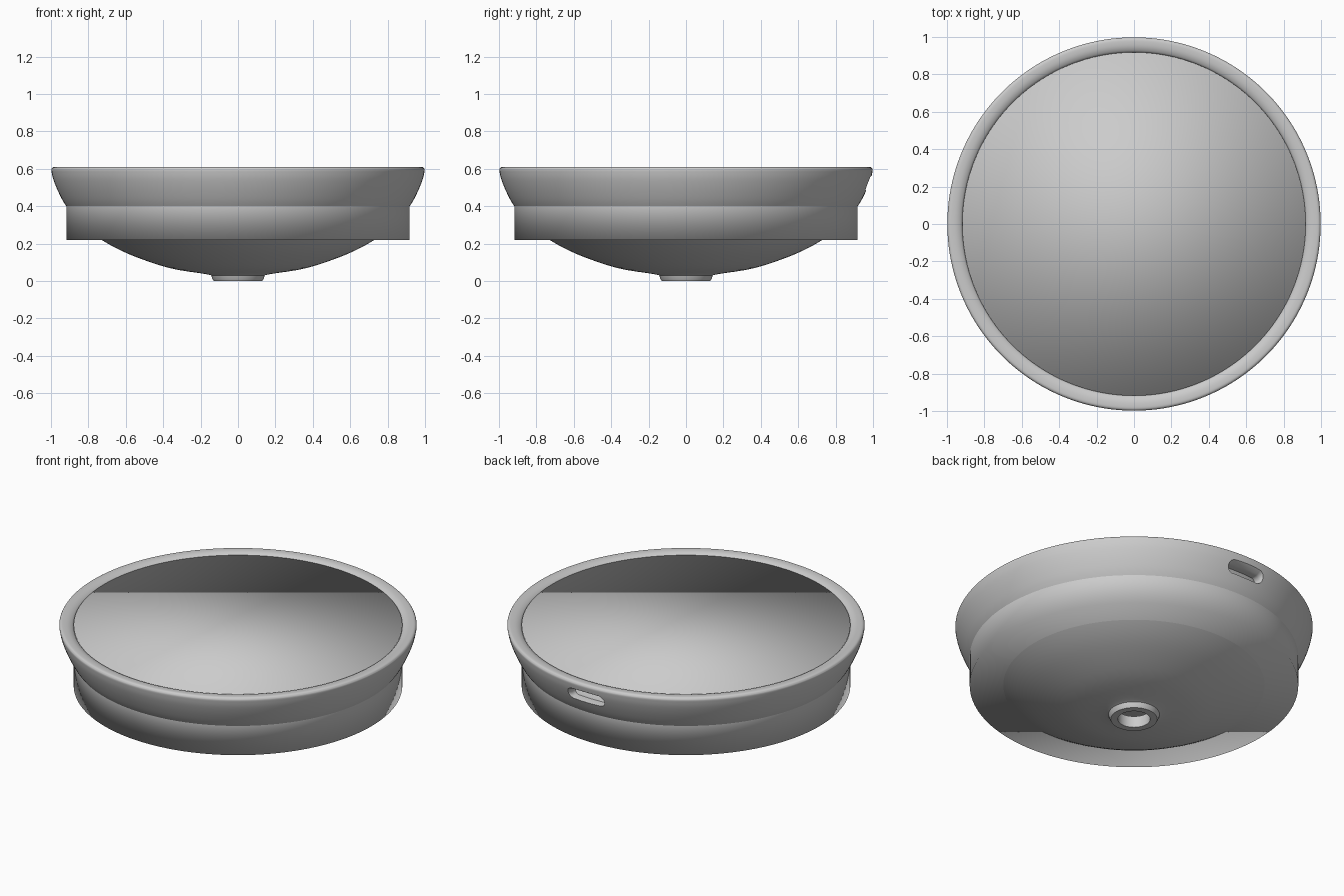
import bpy, bmesh, math

if "Cube" in bpy.data.objects:
    bpy.data.objects.remove(bpy.data.objects["Cube"])

SEG = 160


def link(name, bm):
    bmesh.ops.recalc_face_normals(bm, faces=bm.faces)
    me = bpy.data.meshes.new(name)
    bm.to_mesh(me)
    bm.free()
    ob = bpy.data.objects.new(name, me)
    bpy.context.collection.objects.link(ob)
    return ob


def smooth_path(pts, n=4):
    """Catmull-Rom curve through the points."""
    out = []
    for i in range(len(pts) - 1):
        p0, p1, p2 = pts[max(i - 1, 0)], pts[i], pts[i + 1]
        p3 = pts[min(i + 2, len(pts) - 1)]
        for k in range(n):
            t = k / n
            out.append(tuple(0.5 * (2 * b + (c - a) * t + (2 * a - 5 * b + 4 * c - d) * t * t
                                    + (3 * b - a - 3 * c + d) * t ** 3)
                             for a, b, c, d in zip(p0, p1, p2, p3)))
    return out + [pts[-1]]


def bridge(bm, rings, closed):
    n = len(rings[0])
    count = len(rings) if closed else len(rings) - 1
    for i in range(count):
        a, b = rings[i], rings[(i + 1) % len(rings)]
        for j in range(n):
            k = (j + 1) % n
            bm.faces.new((a[j], a[k], b[k], b[j]))


def ring(bm, r, z):
    return [bm.verts.new((r * math.cos(2 * math.pi * j / SEG), r * math.sin(2 * math.pi * j / SEG), z))
            for j in range(SEG)]


# Basin shell: drain collar, outer bowl, rolled rim, inner bowl, drain hole
collar = [(0.09, 0.0), (0.13, 0.0), (0.137, 0.012)]
outer = smooth_path([(0.143, 0.03), (0.18, 0.038), (0.37, 0.07), (0.58, 0.142), (0.73, 0.22),
                     (0.84, 0.305), (0.918, 0.40), (0.96, 0.475), (0.988, 0.545), (0.998, 0.59)])
rim = smooth_path([(0.998, 0.597), (0.992, 0.606), (0.98, 0.61), (0.955, 0.609),
                   (0.935, 0.603), (0.92, 0.592), (0.912, 0.57)])
inner = smooth_path([(0.897, 0.51), (0.865, 0.44), (0.80, 0.345), (0.68, 0.245),
                     (0.50, 0.16), (0.27, 0.095), (0.09, 0.07)])
bm = bmesh.new()
bridge(bm, [ring(bm, r, z) for r, z in collar + outer + rim + inner], True)
basin = link("basin", bm)

# Overflow slot cutter: flared capsule pushed through the back wall
bm = bmesh.new()
rings = []
for y, h in ((0.86, 0.026), (0.945, 0.026), (0.962, 0.030), (0.985, 0.042), (1.05, 0.085)):
    loop = []
    for j in range(32):
        a = 2 * math.pi * (j + 0.5) / 32
        side = 0.09 if math.cos(a) > 0 else -0.09
        loop.append(bm.verts.new((side + h * math.cos(a), y, 0.515 + h * math.sin(a))))
    rings.append(loop)
bridge(bm, rings, False)
bm.faces.new(rings[0])
bm.faces.new(rings[-1])
cutter = link("overflow_slot_cutter", bm)
cutter.hide_render = True

bpy.context.view_layer.objects.active = basin
mod = basin.modifiers.new("overflow_slot", 'BOOLEAN')
mod.operation = 'DIFFERENCE'
mod.solver = 'EXACT'
mod.object = cutter
bpy.ops.object.modifier_apply(modifier=mod.name)
bpy.data.objects.remove(cutter)
bpy.ops.object.select_all(action='DESELECT')
basin.select_set(True)
bpy.ops.object.shade_smooth_by_angle(angle=math.radians(40))

# Counter cut-out plug: closed cylinder, smooth shaded right across its caps
bm = bmesh.new()
low, high = ring(bm, 0.918, 0.22), ring(bm, 0.918, 0.597)
bridge(bm, [low, high], False)
bm.faces.new(low)
bm.faces.new(high)
for f in bm.faces:
    f.smooth = True
link("cutout_plug", bm)
